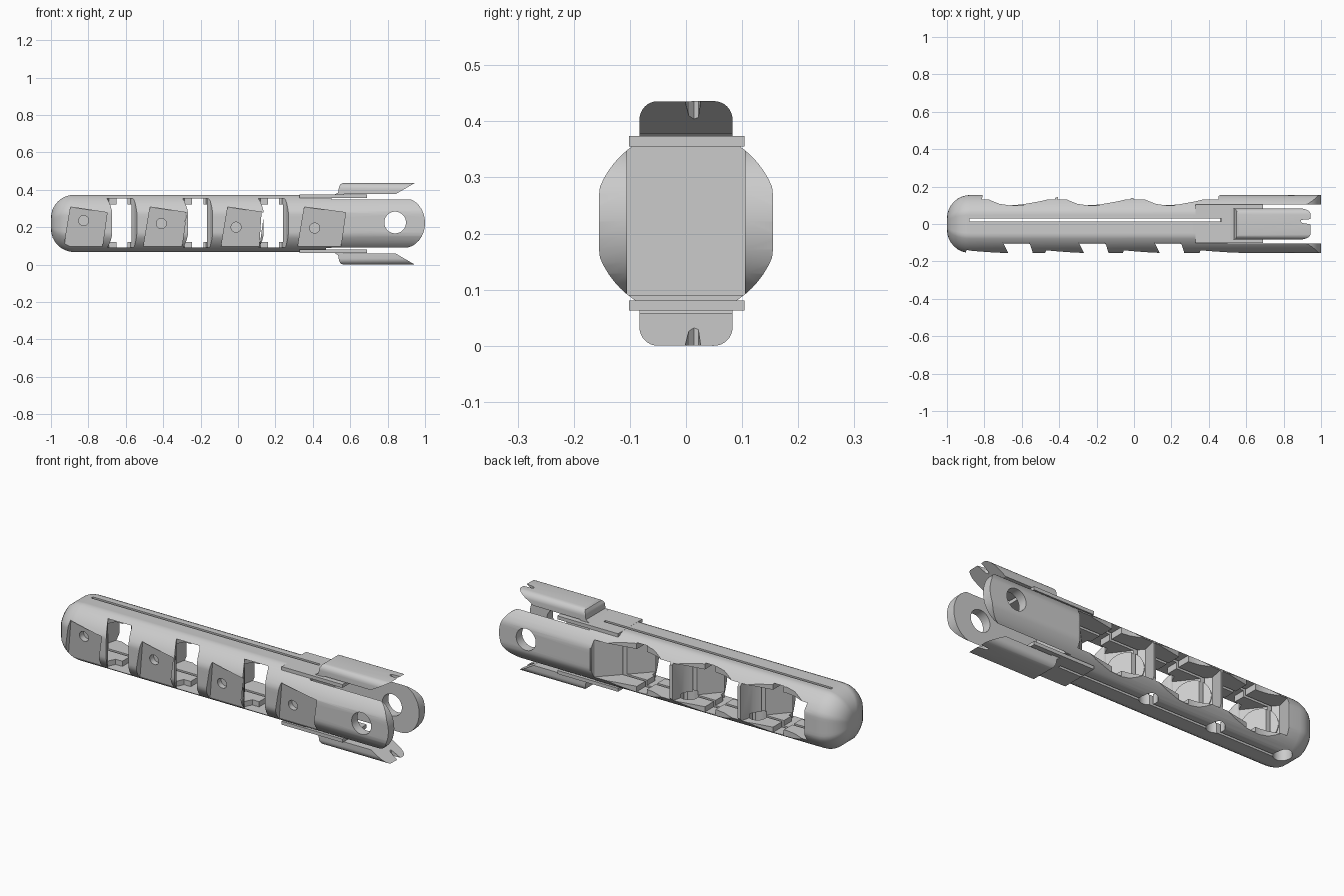
import bpy, bmesh, math
from mathutils import Vector, Matrix

if "Cube" in bpy.data.objects:
    bpy.data.objects.remove(bpy.data.objects["Cube"])

ZC = 0.22          # axis height of the handle
STEP = 0.405       # spacing of the repeated cells

GREY = bpy.data.materials.new("light grey")
GREY.use_nodes = True
GREY.diffuse_color = (0.6, 0.6, 0.6, 1)
GREY.node_tree.nodes["Principled BSDF"].inputs["Base Color"].default_value = (0.6, 0.6, 0.6, 1)


def finish(name, bm):
    bmesh.ops.recalc_face_normals(bm, faces=bm.faces[:])
    me = bpy.data.meshes.new(name)
    bm.to_mesh(me)
    bm.free()
    ob = bpy.data.objects.new(name, me)
    bpy.context.collection.objects.link(ob)
    me.materials.append(GREY)
    return ob


def skin(name, rings):
    """Close a stack of equal point rings into a solid."""
    bm = bmesh.new()
    rings = [[bm.verts.new(p) for p in ring] for ring in rings]
    bm.faces.new(rings[0])
    bm.faces.new(rings[-1])
    for p, q in zip(rings, rings[1:]):
        for i in range(len(p)):
            j = (i + 1) % len(p)
            bm.faces.new((p[i], p[j], q[j], q[i]))
    return finish(name, bm)


def prism(name, pts, axis, lo, hi):
    """Extrude a 2D outline along an axis."""
    place = {"x": lambda a, b, d: (d, a, b),
             "y": lambda a, b, d: (a, d, b),
             "z": lambda a, b, d: (a, b, d)}[axis]
    return skin(name, [[place(a, b, d) for a, b in pts] for d in (lo, hi)])


def box(name, x, y, z):
    return prism(name, [(x[0], y[0]), (x[1], y[0]), (x[1], y[1]), (x[0], y[1])], "z", *z)


def slit_cutter():
    return box("cutter", (-0.88, 0.468), (0.014, 0.029), (-0.1, 0.6))


def loft(name, stations):
    """Skin the flattened round section along x; stations are (x, scale)."""
    n, rings = 64, []
    for x, s in stations:
        ring = []
        for i in range(n):
            a = 2 * math.pi * i / n
            y = max(-0.155, min(0.155, 0.166 * math.cos(a)))
            z = max(-0.153, min(0.153, 0.166 * math.sin(a)))
            ring.append((x, y * s, ZC + z * s))
        rings.append(ring)
    return skin(name, rings)


def circle(cx, cy, r, n=32):
    return [(cx + r * math.cos(2 * math.pi * i / n), cy + r * math.sin(2 * math.pi * i / n))
            for i in range(n)]


def shift(pts, dx):
    return [(x + dx, y) for x, y in pts]


def boolean(ob, tool, op="DIFFERENCE"):
    """Apply the boolean and delete the tool."""
    m = ob.modifiers.new("cut", "BOOLEAN")
    m.object, m.operation, m.solver = tool, op, "EXACT"
    bpy.context.view_layer.update()
    dg = bpy.context.evaluated_depsgraph_get()
    me = bpy.data.meshes.new_from_object(ob.evaluated_get(dg))
    ob.modifiers.clear()
    ob.data = me
    bpy.data.objects.remove(tool)


def smooth(ob, angle=30):
    bpy.ops.object.select_all(action="DESELECT")
    ob.select_set(True)
    bpy.context.view_layer.objects.active = ob
    bpy.ops.object.shade_smooth_by_angle(angle=math.radians(angle))


# Handle with a rounded end
R = 0.125
stations = []
for k in range(9):
    t = math.pi / 2 * k / 8
    stations.append((-1 + R * (1 - math.cos(t)), 1 - R * (1 - math.sin(t)) / 0.155))
handle = loft("handle", stations + [(0.47, 1)])

# Cells: tall front window, lower chamber opening to the scalloped back edge
window = [(-0.655, -0.19), (-0.70, -0.10), (-0.71, -0.09), (-0.69, -0.05),
          (-0.575, -0.05), (-0.57, -0.09), (-0.555, -0.11), (-0.53, -0.19)]
chamber = [(-0.69, -0.10), (-0.715, -0.09), (-0.83, 0.06), (-0.80, 0.19),
           (-0.41, 0.19), (-0.44, 0.06), (-0.57, -0.09), (-0.575, -0.10)]
scallop = [(-0.81, 0.19), (-0.81, 0.153), (-0.77, 0.128), (-0.72, 0.108), (-0.67, 0.10),
           (-0.60, 0.104), (-0.50, 0.122), (-0.40, 0.145), (-0.40, 0.19)]
for i in range(3):
    dx = i * STEP
    room, edge = shift(chamber, dx), shift(scallop, dx * 1.03)
    if i == 2:
        room[4:6] = [(0.46, 0.19), (0.45, 0.13)]
        edge[-2:] = [(0.47, 0.156), (0.47, 0.19)]
    boolean(handle, prism("cutter", shift(window, dx), "z", 0.092, 0.353))
    boolean(handle, prism("cutter", room, "z", 0.12, 0.32))
    boolean(handle, box("cutter", (-0.65 + dx, -0.59 + dx), (-0.08, 0.2), (0.092, 0.353)))
    boolean(handle, prism("cutter", edge, "z", -0.1, 0.6))
    boolean(handle, prism("cutter", circle(-0.86 + dx, 0.045, 0.045), "z", 0, 0.14))

# Flat slanted recesses on the front, each with a pin hole
recess = [(0, 0.097), (0.035, 0.308), (0.23, 0.278), (0.205, 0.097)]
pins = [(-0.825, 0.235), (-0.41, 0.22), (-0.01, 0.2), (0.41, 0.195)]
for i, start in enumerate((-0.93, -0.505, -0.09, 0.32)):
    wide = 0.025 if i == 3 else 0
    pts = [(x + start + (wide if x > 0.1 else 0), z) for x, z in recess]
    floor = [(x, -0.108 - 0.13 * (z - 0.097), z) for x, z in pts]
    front = [(x, -0.3, z) for x, z in pts]
    # the last recess crosses into the fork, so keep the handle long enough there
    if i < 3:
        boolean(handle, skin("cutter", [front, floor]))
        boolean(handle, prism("cutter", circle(*pins[i], 0.027, 24), "y", -0.3, -0.09))
    else:
        last_recess = (front, floor)

# Long slit through top and bottom
boolean(handle, slit_cutter())

# Fork with rounded tips and a cross hole
fork = loft("fork", [(0.46, 1), (1.0, 1)])
tip = [(0.4, 0.09), (0.89, 0.09)]
for k in range(1, 16):
    a = -math.pi / 2 + math.pi * k / 16
    tip.append((0.89 + 0.11 * math.cos(a), 0.2225 + 0.1325 * math.sin(a)))
tip += [(0.89, 0.355), (0.4, 0.355)]
boolean(fork, prism("cutter", tip, "y", -0.3, 0.3), "INTERSECT")
boolean(fork, box("cutter", (0.5, 1.2), (-0.105, 0.105), (-0.1, 0.6)))
boolean(fork, prism("cutter", circle(0.84, 0.225, 0.058, 48), "y", -0.3, 0.3))
for part in (handle, fork):
    boolean(part, skin("cutter", last_recess))
boolean(handle, prism("cutter", circle(*pins[3], 0.027, 24), "y", -0.3, -0.09))
smooth(handle)
smooth(fork)

# Round seats on the chamber walls, split by the slit
for i in range(3):
    bm = bmesh.new()
    normal = Vector((0.15, 0.115, 0)).normalized()
    rot = Vector((0, 0, 1)).rotation_difference(normal).to_matrix().to_4x4()
    place = Matrix.Translation((-0.7725 + i * STEP, -0.015, ZC)) @ rot
    bmesh.ops.create_cone(bm, cap_ends=True, segments=40, radius1=0.09, radius2=0.09,
                          depth=0.016, matrix=place)
    seat = finish("round_seat_%d" % (i + 1), bm)
    boolean(seat, slit_cutter())
    smooth(seat)

# Spring clips and their base plates, mirrored top and bottom
side = [(0.50, 0.365), (0.535, 0.385), (0.54, 0.415), (0.548, 0.430), (0.562, 0.436),
        (0.945, 0.436), (0.845, 0.378), (0.57, 0.378), (0.555, 0.365)]
notch = [(1.0, -0.01), (1.0, 0.03), (0.93, 0.025), (0.895, 0.022), (0.89, 0.014), (0.90, 0.005)]
arch = [(-0.083, 0.35)]
for k in range(17):
    a = math.pi - math.pi * k / 16
    arch.append((math.copysign(0.05, math.cos(a) + 1e-9) + 0.033 * math.cos(a),
                 0.403 + 0.033 * math.sin(a)))
arch.append((0.083, 0.35))
for label, sign in (("top", 1), ("bottom", -1)):
    def flip(z):
        return 0.218 + sign * (z - 0.218)
    clip = prism(label + "_clip", [(x, flip(z)) for x, z in side], "y", -0.1, 0.1)
    boolean(clip, prism("cutter", [(y, flip(z)) for y, z in arch], "x", 0.4, 1.1), "INTERSECT")
    boolean(clip, prism("cutter", notch, "z", -0.1, 0.6))
    smooth(clip)
    plate = box(label + "_plate", (0.33, 0.69), (-0.102, 0.104),
                sorted((flip(0.355), flip(0.3735))))
    boolean(plate, slit_cutter())
